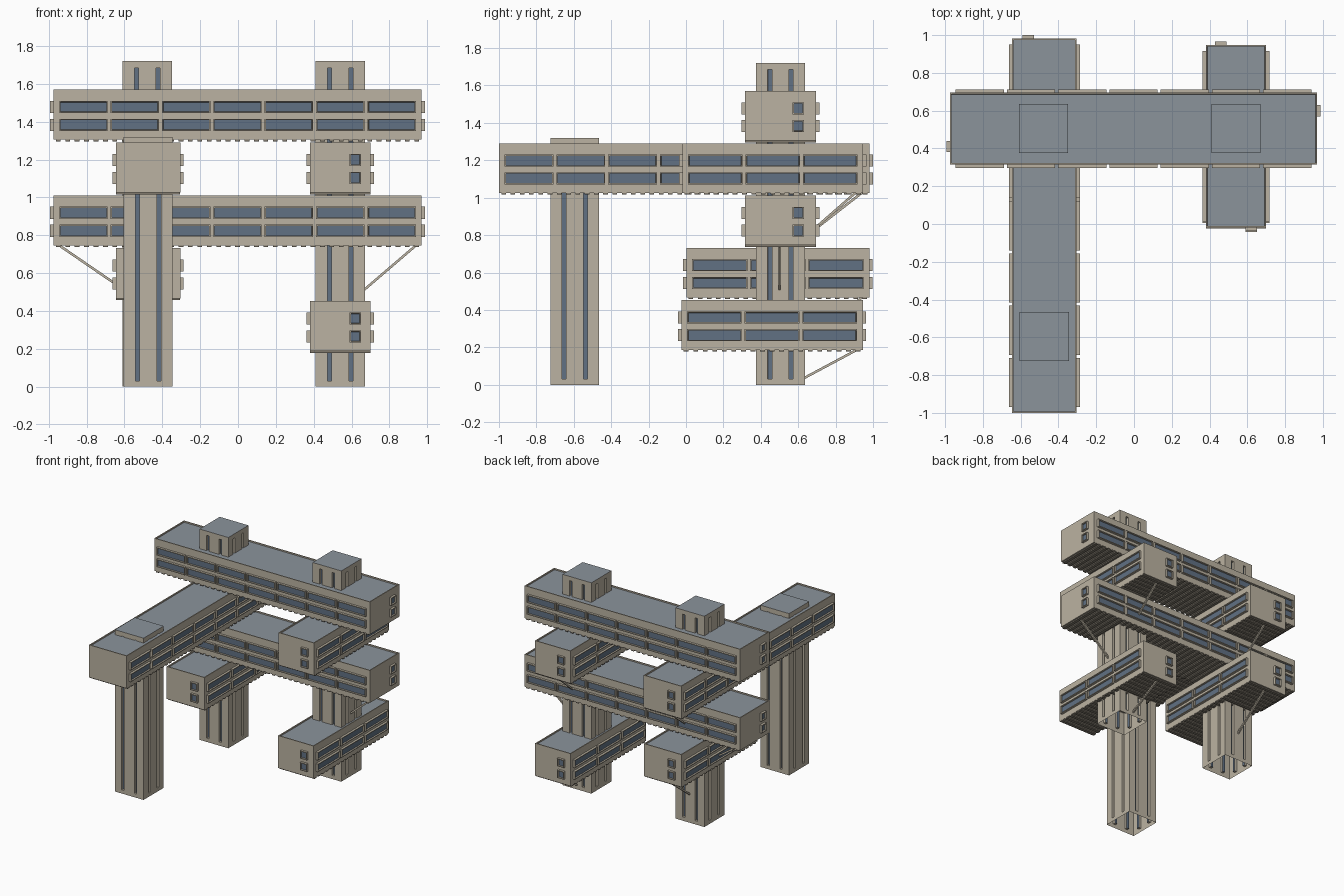
import bpy, bmesh
from math import pi, radians
from mathutils import Matrix, Vector

cube = bpy.data.objects.get("Cube")
if cube:
    bpy.data.objects.remove(cube, do_unlink=True)


def material(name, rgb):
    m = bpy.data.materials.new(name)
    m.use_nodes = True
    m.diffuse_color = (*rgb, 1)
    bsdf = m.node_tree.nodes["Principled BSDF"]
    bsdf.inputs["Base Color"].default_value = (*rgb, 1)
    bsdf.inputs["Roughness"].default_value = 0.8
    return m


MATS = [
    material("concrete", (0.50, 0.45, 0.36)),
    material("roof_slate", (0.26, 0.295, 0.33)),
    material("glass_blue", (0.12, 0.165, 0.23)),
    material("soffit_dark", (0.22, 0.195, 0.155)),
]
CONCRETE, ROOF, GLASS, SOFFIT = range(len(MATS))


def finish(bm, name, matrix=Matrix()):
    mesh = bpy.data.meshes.new(name)
    bm.to_mesh(mesh)
    bm.free()
    for m in MATS:
        mesh.materials.append(m)
    ob = bpy.data.objects.new(name, mesh)
    ob.matrix_world = matrix
    bpy.context.collection.objects.link(ob)
    return ob


def add_box(bm, centre, size, mat=CONCRETE, matrix=Matrix()):
    m = matrix @ Matrix.Translation(centre) @ Matrix.Diagonal((*size, 1))
    verts = bmesh.ops.create_cube(bm, size=1, matrix=m)["verts"]
    faces = list({f for v in verts for f in v.link_faces})
    for f in faces:
        f.material_index = mat
    return faces


def facing(faces, direction):
    return max(faces, key=lambda f: f.normal.dot(direction))


# Hollow tower, open underneath, with two recessed glass slits on each side
def tower(name, x, y, height, w=0.26):
    bm = bmesh.new()
    h = w / 2
    xs = [-h, -0.068, -0.046, 0.046, 0.068, h]
    zs = [0, 0.03, height - 0.035, height]
    slits = []
    for side in range(4):
        rot = Matrix.Rotation(side * pi / 2, 4, "Z")
        for i in range(5):
            for j in range(3):
                corners = ((i, j), (i + 1, j), (i + 1, j + 1), (i, j + 1))
                f = bm.faces.new([bm.verts.new(rot @ Vector((xs[a], -h, zs[b])))
                                  for a, b in corners])
                if i in (1, 3) and j == 1:
                    slits.append(f)
    cap = bm.faces.new([bm.verts.new((a * h, b * h, height))
                        for a, b in ((-1, -1), (1, -1), (1, 1), (-1, 1))])
    cap.material_index = ROOF
    bmesh.ops.remove_doubles(bm, verts=bm.verts[:], dist=0.0001)
    bm.normal_update()
    bmesh.ops.inset_individual(bm, faces=slits, thickness=0.0005, depth=-0.02)
    for f in slits:
        f.material_index = GLASS
    finish(bm, name, Matrix.Translation((x, y, 0)))


# Projecting window surrounds with recessed glass; side angle 0 faces local -y
def windows(bm, angle, distance, offsets, width):
    rot = Matrix.Rotation(radians(angle), 4, "Z")
    for off in offsets:
        for z in (0.078, 0.173):
            faces = add_box(bm, (off, -distance, z), (width, 0.036, 0.064), matrix=rot)
            bm.normal_update()
            pane = facing(faces, rot @ Vector((0, -1, 0)))
            bmesh.ops.inset_individual(bm, faces=[pane], thickness=0.009, depth=0)
            bmesh.ops.inset_individual(bm, faces=[pane], thickness=0.001, depth=-0.012)
            pane.material_index = GLASS


# Horizontal block: length along local x, parapet roof, ribbed soffit, windows
def block(name, centre, length, width, level, bays, turned=False, ends=(90, -90)):
    height = 0.265
    base = 0.187 + 0.2795 * level
    matrix = Matrix.Translation((*centre, base))
    if turned:
        matrix = matrix @ Matrix.Rotation(pi / 2, 4, "Z")

    bm = bmesh.new()
    faces = add_box(bm, (0, 0, height / 2), (length, width, height))
    bm.normal_update()
    roof = facing(faces, Vector((0, 0, 1)))
    bmesh.ops.inset_individual(bm, faces=[roof], thickness=0.011, depth=0)
    bmesh.ops.inset_individual(bm, faces=[roof], thickness=0.0005, depth=-0.01)
    roof.material_index = ROOF
    finish(bm, name, matrix)

    bm = bmesh.new()
    count = round(length / 0.05)
    step = length / count
    for i in range(count):
        add_box(bm, (-length / 2 + step * (i + 0.5), 0, -0.003),
                (step * 0.5, width - 0.002, 0.012), SOFFIT)
    finish(bm, name + "_soffit_ribs", matrix)

    bm = bmesh.new()
    pitch = (length - 0.045) / bays
    row = [pitch * (i - (bays - 1) / 2) for i in range(bays)]
    for angle in (0, 180):
        windows(bm, angle, width / 2, row, pitch - 0.016)
    for angle in ends:
        windows(bm, angle, length / 2, [width / 4], 0.06)
    finish(bm, name + "_windows", matrix)


# Thin square brace between two points
def strut(name, start, end):
    a, b = Vector(start), Vector(end)
    d = b - a
    bm = bmesh.new()
    add_box(bm, (0, 0, 0), (0.013, 0.013, d.length))
    rot = d.to_track_quat("Z", "Y").to_matrix().to_4x4()
    finish(bm, name, Matrix.Translation((a + b) / 2) @ rot)


LEFT, RIGHT, BACK = -0.475, 0.54, 0.505

tower("front_tower", LEFT, -0.595, 1.32)
tower("back_tower_west", LEFT - 0.005, BACK, 1.72)
tower("back_tower_east", RIGHT, BACK, 1.72)

block("low_east_block", (RIGHT, 0.46), 0.97, 0.32, 0, 3, True)
block("low_west_block", (LEFT, 0.491), 0.978, 0.34, 1, 3, True)
block("middle_cross_block", (-0.0025, BACK), 1.945, 0.38, 2, 7)
block("upper_east_block", (RIGHT, 0.464), 0.967, 0.32, 3, 3, True)
block("upper_west_block", (LEFT, -0.009), 1.982, 0.34, 3, 7, True, ends=(90,))
block("top_cross_block", (-0.0025, BACK), 1.945, 0.38, 4, 7)

# Braces under the overhanging ends
strut("middle_strut_west", (-0.95, BACK - 0.005, 0.75), (-0.6, BACK - 0.005, 0.51))
strut("middle_strut_east", (0.945, BACK - 0.005, 0.75), (0.665, BACK - 0.005, 0.51))
strut("upper_strut_east", (RIGHT, 0.91, 1.03), (RIGHT, 0.63, 0.785))
strut("upper_strut_west", (LEFT, 0.945, 1.03), (LEFT, 0.63, 0.785))
strut("low_strut_east", (RIGHT, 0.92, 0.19), (RIGHT, 0.63, 0.035))
strut("low_strut_west", (LEFT, 0.945, 0.47), (LEFT, 0.63, 0.23))
